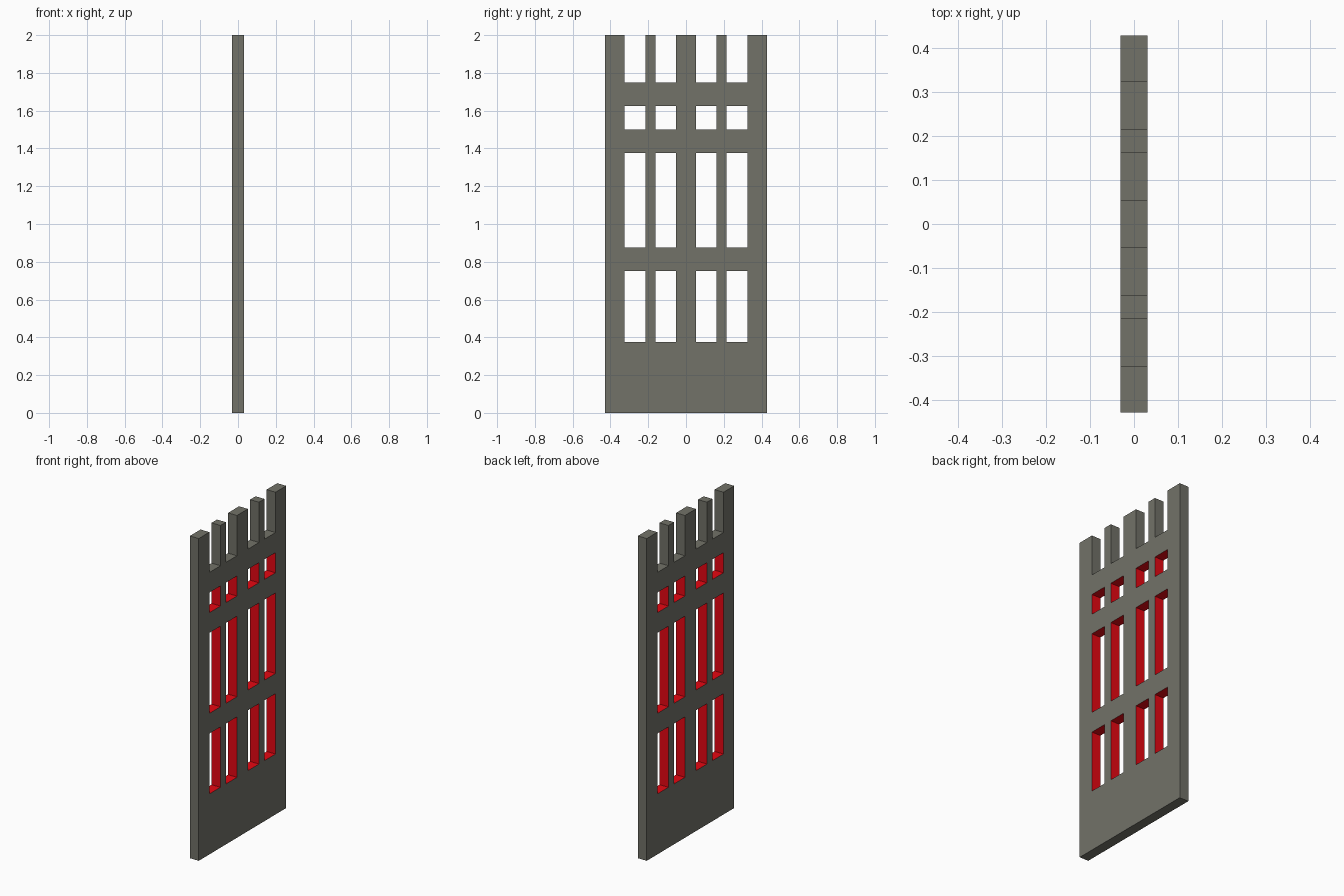
import bpy
import bmesh

if "Cube" in bpy.data.objects:
    bpy.data.objects.remove(bpy.data.objects["Cube"])

T = 0.0305               # half thickness
half = [0.0535, 0.1622, 0.2157, 0.3243, 0.4286]
ys = [-y for y in reversed(half)] + half
zs = [0, 0.375, 0.75, 0.875, 1.375, 1.5, 1.625, 1.75, 2.0]
OPEN_COLS = {1, 3, 5, 7}
OPEN_ROWS = {1, 3, 5, 7}


def material(name, rgb):
    m = bpy.data.materials.new(name)
    m.diffuse_color = (*rgb, 1)
    m.use_nodes = True
    m.node_tree.nodes["Principled BSDF"].inputs["Base Color"].default_value = m.diffuse_color
    return m


# Flat lattice of cells, leaving out the windows and the open top slots
bm = bmesh.new()
grid = [[bm.verts.new((-T, y, z)) for z in zs] for y in ys]
for i in range(len(ys) - 1):
    for j in range(len(zs) - 1):
        if i in OPEN_COLS and j in OPEN_ROWS:
            continue
        bm.faces.new((grid[i][j], grid[i + 1][j], grid[i + 1][j + 1], grid[i][j + 1]))

# Give the panel its thickness
ext = bmesh.ops.extrude_face_region(bm, geom=bm.faces[:], use_keep_orig=True)
moved = [g for g in ext['geom'] if isinstance(g, bmesh.types.BMVert)]
bmesh.ops.translate(bm, verts=moved, vec=(2 * T, 0, 0))
bmesh.ops.recalc_face_normals(bm, faces=bm.faces[:])

# Red reveals inside the closed windows
for f in bm.faces:
    c = f.calc_center_median()
    inner = abs(c.y) < 0.35 and 0.3 < c.z < 1.7
    if abs(f.normal.x) < 0.5 and inner:
        f.material_index = 1

mesh = bpy.data.meshes.new("window_panel")
bm.to_mesh(mesh)
bm.free()
mesh.materials.append(material("grey_stone", (0.168, 0.168, 0.140)))
mesh.materials.append(material("red_reveal", (0.80, 0.002, 0.006)))
panel = bpy.data.objects.new("window_panel", mesh)
bpy.context.collection.objects.link(panel)
